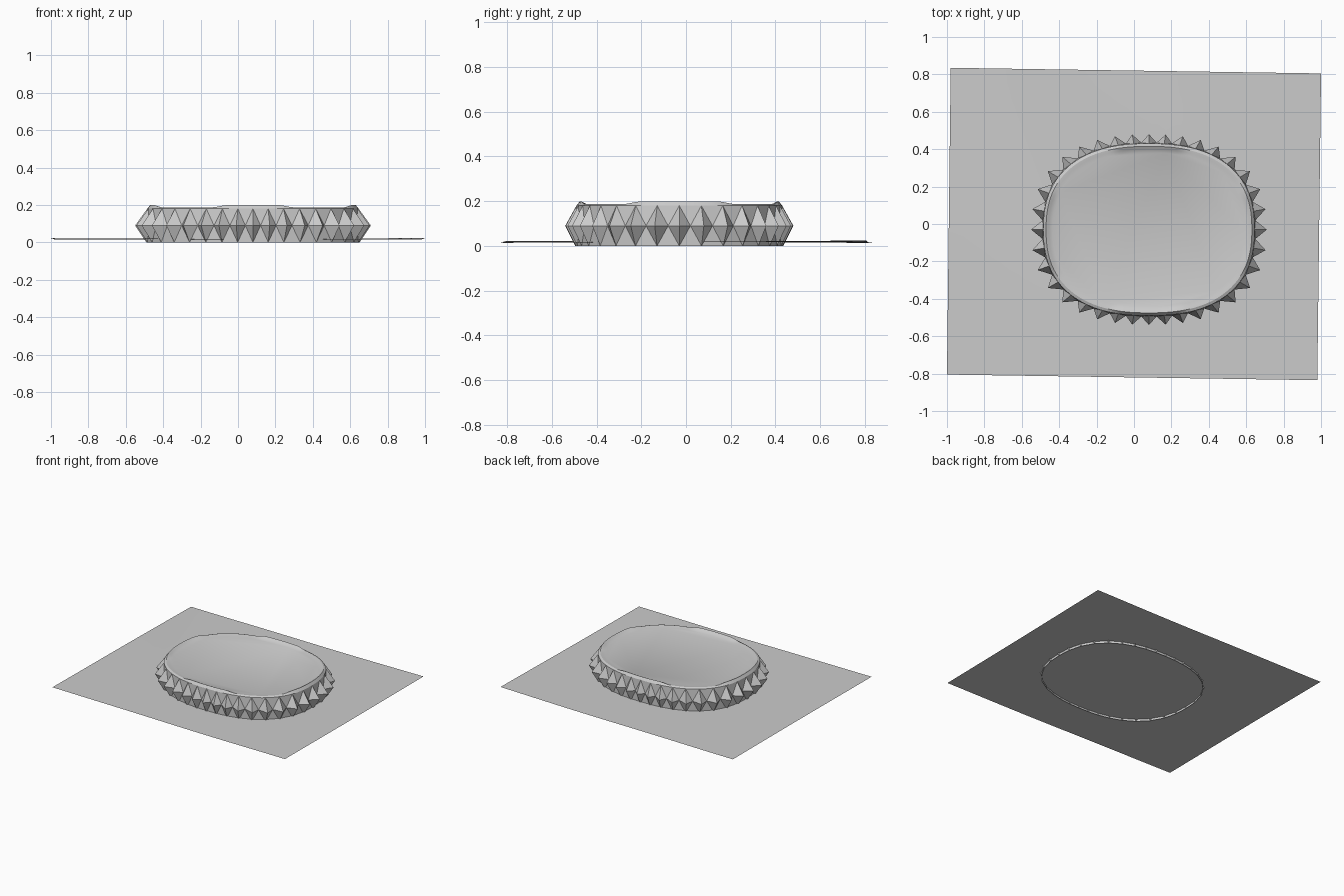
import bpy, bmesh, math

cube = bpy.data.objects.get("Cube")
if cube:
    bpy.data.objects.remove(cube)

grey = bpy.data.materials.new("plain grey")
grey.use_nodes = True
grey.diffuse_color = (0.6, 0.6, 0.6, 1)
grey.node_tree.nodes["Principled BSDF"].inputs["Base Color"].default_value = grey.diffuse_color

CX, CY = 0.08, -0.03
TEETH = 36


def outline(angle, a, b, z, power=2.4):
    """Point on a squarish oval in the given direction."""
    c, s = math.cos(angle), math.sin(angle)
    r = (abs(c / a) ** power + abs(s / b) ** power) ** (-1 / power)
    return (CX + r * c, CY + r * s, z)


def finish(bm, name):
    mesh = bpy.data.meshes.new(name)
    bm.to_mesh(mesh)
    bm.free()
    mesh.materials.append(grey)
    obj = bpy.data.objects.new(name, mesh)
    bpy.context.collection.objects.link(obj)
    return obj


# Faceted wall: one pyramid per tooth, with triangles filling between them
bm = bmesh.new()
step = 2 * math.pi / TEETH


def ring(a, b, z, offset=0.0):
    return [bm.verts.new(outline((i + offset) * step, a, b, z)) for i in range(TEETH)]


top = ring(0.565, 0.46, 0.18)
tips = ring(0.63, 0.51, 0.09)
valleys = ring(0.57, 0.465, 0.09, 0.5)
bottom = ring(0.57, 0.465, 0.0)
for i in range(TEETH):
    j = (i + 1) % TEETH
    bm.faces.new((tips[i], valleys[i], top[i]))
    bm.faces.new((valleys[i], tips[j], top[j]))
    bm.faces.new((valleys[i], top[j], top[i]))
    bm.faces.new((valleys[i], tips[i], bottom[i]))
    bm.faces.new((tips[j], valleys[i], bottom[j]))
    bm.faces.new((valleys[i], bottom[i], bottom[j]))
finish(bm, "faceted_wall")

# Lid: rim that lifts on the four sides, sloping in to a shallow recess
bm = bmesh.new()
SEG = 144
rings = []
for a, b, z, lift in ((0.565, 0.46, 0.18, 0), (0.55, 0.445, 0.187, 0.012),
                      (0.535, 0.43, 0.185, 0.006), (0.515, 0.412, 0.181, 0)):
    loop = []
    for i in range(SEG):
        t = i * 2 * math.pi / SEG
        raised = min(1, max(0, 0.5 + 2 * math.cos(4 * t)))
        loop.append(bm.verts.new(outline(t, a, b, z + lift * raised)))
    rings.append(loop)
for outer, inner in zip(rings, rings[1:]):
    for i in range(SEG):
        j = (i + 1) % SEG
        bm.faces.new((outer[i], outer[j], inner[j], inner[i]))
bm.faces.new(rings[-1])
lid = finish(bm, "lid")

# Ground sheet: thin, slightly skewed and gently uneven
bm = bmesh.new()
bmesh.ops.create_grid(bm, x_segments=24, y_segments=20, size=1)
for v in bm.verts:
    x, y = v.co.x, v.co.y
    v.co = (0.99 * x + 0.01 * y, 0.82 * y - 0.015 * x,
            0.016 + 0.004 * x * y + 0.003 * x * x + 0.001 * math.sin(5 * x + 3 * y))
sheet = finish(bm, "ground_sheet")

for obj in (lid, sheet):
    bpy.ops.object.select_all(action="DESELECT")
    obj.select_set(True)
    bpy.context.view_layer.objects.active = obj
    bpy.ops.object.shade_smooth_by_angle(angle=math.radians(30))
